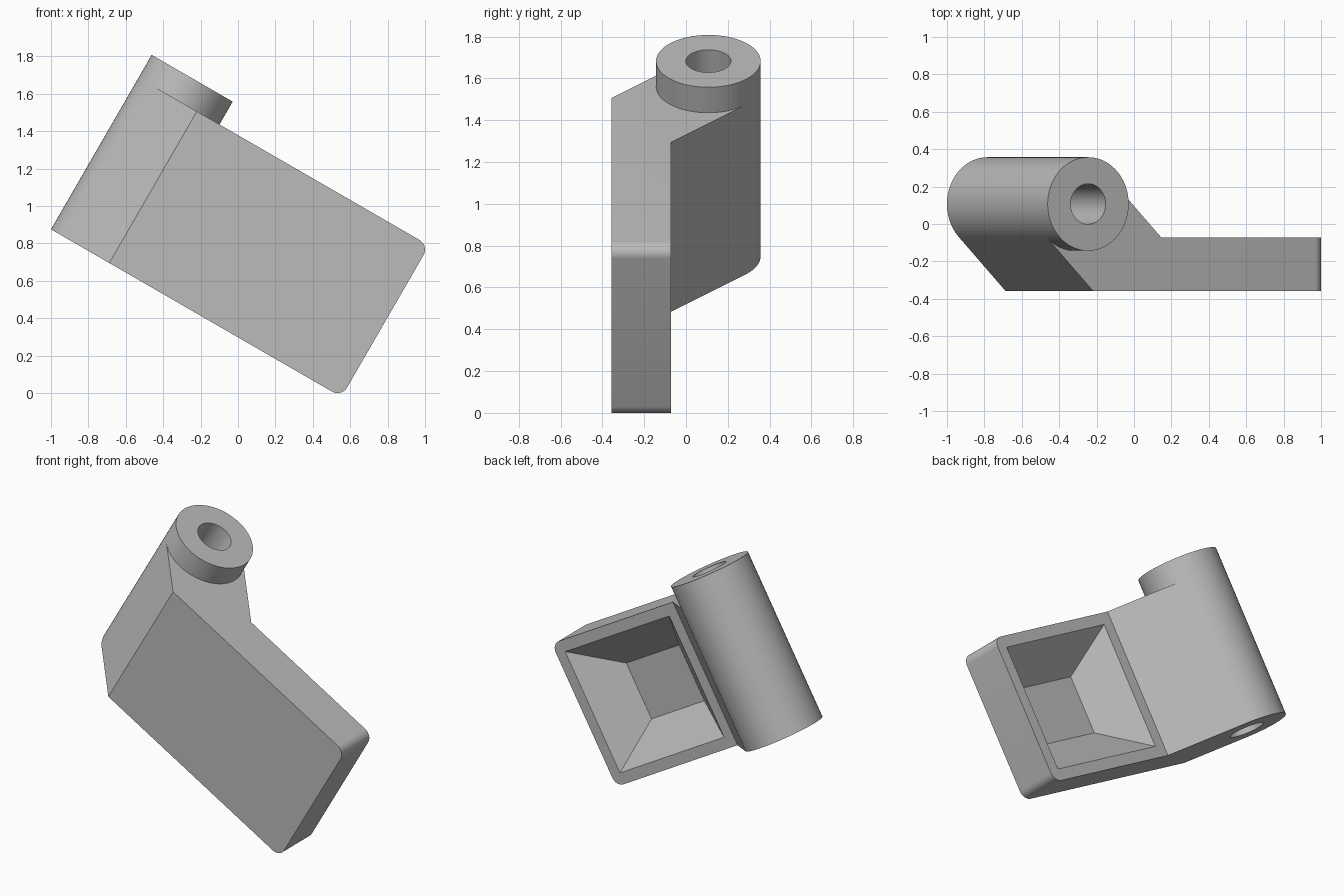
import bpy, bmesh, math
from mathutils import Matrix, Vector

old = bpy.data.objects.get("Cube")
if old:
    bpy.data.objects.remove(old, do_unlink=True)

# Material
grey = bpy.data.materials.new("plain grey")
grey.use_nodes = True
colour = (0.5, 0.5, 0.5, 1)
grey.diffuse_color = colour
grey.node_tree.nodes["Principled BSDF"].inputs["Base Color"].default_value = colour

# Dimensions: the part is built upright, then tilted
RADIUS, BORE, CENTRE = 0.25, 0.108, (0.25, 0.107)
FRONT, BACK, END = -0.357, -0.0715, 1.794
BARREL_H, PLATE_H, CORNER = 1.077, 0.936, 0.06
WALL = 0.0715
DEPTH = BACK - FRONT - WALL


def add_object(name, bm):
    bmesh.ops.recalc_face_normals(bm, faces=bm.faces)
    mesh = bpy.data.meshes.new(name)
    bm.to_mesh(mesh)
    bm.free()
    mesh.materials.append(grey)
    ob = bpy.data.objects.new(name, mesh)
    bpy.context.collection.objects.link(ob)
    return ob


def prism(bm, outline, low, high):
    face = bm.faces.new([bm.verts.new((x, y, low)) for x, y in outline])
    moved = bmesh.ops.extrude_face_region(bm, geom=[face])["geom"]
    verts = [g for g in moved if isinstance(g, bmesh.types.BMVert)]
    bmesh.ops.translate(bm, verts=verts, vec=(0, 0, high - low))


def circle(radius, count):
    turn = math.tau / count
    return [(CENTRE[0] + radius * math.cos(i * turn),
             CENTRE[1] + radius * math.sin(i * turn)) for i in range(count)]


def combine(target, other, operation):
    mod = target.modifiers.new(operation.lower(), "BOOLEAN")
    mod.operation, mod.solver, mod.object = operation, "EXACT", other
    other.hide_render = True
    bpy.context.view_layer.update()
    graph = bpy.context.evaluated_depsgraph_get()
    mesh = bpy.data.meshes.new_from_object(target.evaluated_get(graph))
    target.modifiers.clear()
    target.data = mesh
    bpy.data.objects.remove(other, do_unlink=True)


# Plate and slanted arm, the arm running tangent to the barrel
k = RADIUS * math.sqrt(0.5)
total = CENTRE[0] + CENTRE[1]
outline = [(CENTRE[0] - k, CENTRE[1] - k), (total - 2 * k - FRONT, FRONT),
           (END, FRONT), (END, BACK),
           (total + 2 * k - BACK, BACK), (CENTRE[0] + k, CENTRE[1] + k)]
bm = bmesh.new()
prism(bm, outline, 0, PLATE_H)
corners = [e for e in bm.edges
           if all(abs(v.co.x - END) < 1e-4 for v in e.verts)
           and abs(e.verts[0].co.z - e.verts[1].co.z) < 1e-4]
bmesh.ops.bevel(bm, geom=corners, offset=CORNER, segments=10, profile=0.5,
                affect="EDGES")
bracket = add_object("hinge_bracket", bm)

# Barrel
bm = bmesh.new()
prism(bm, circle(RADIUS, 96), 0, BARREL_H)
combine(bracket, add_object("barrel", bm), "UNION")

# Bore through the barrel
bm = bmesh.new()
prism(bm, circle(BORE, 64), -0.1, BARREL_H + 0.1)
combine(bracket, add_object("bore_cutter", bm), "DIFFERENCE")

# Tapered pocket in the back of the plate, with walls at 45 degrees
left, right = outline[4][0] + WALL, END - WALL
low, high = WALL, PLATE_H - WALL
extra = 0.04
bm = bmesh.new()
for y, inset in ((BACK + extra, -extra), (BACK - DEPTH, DEPTH)):
    for x in (left + inset, right - inset):
        for z in (low + inset, high - inset):
            bm.verts.new((x, y, z))
bmesh.ops.convex_hull(bm, input=bm.verts)
bmesh.ops.dissolve_limit(bm, angle_limit=0.01, verts=bm.verts, edges=bm.edges)
combine(bracket, add_object("pocket_cutter", bm), "DIFFERENCE")

# Tilt into place
bracket.matrix_world = (Matrix.Translation(Vector((-1, 0, 0.875)))
                        @ Matrix.Rotation(math.radians(30), 4, "Y"))

bpy.ops.object.select_all(action="DESELECT")
bracket.select_set(True)
bpy.context.view_layer.objects.active = bracket
bpy.ops.object.shade_smooth_by_angle(angle=math.radians(25))
